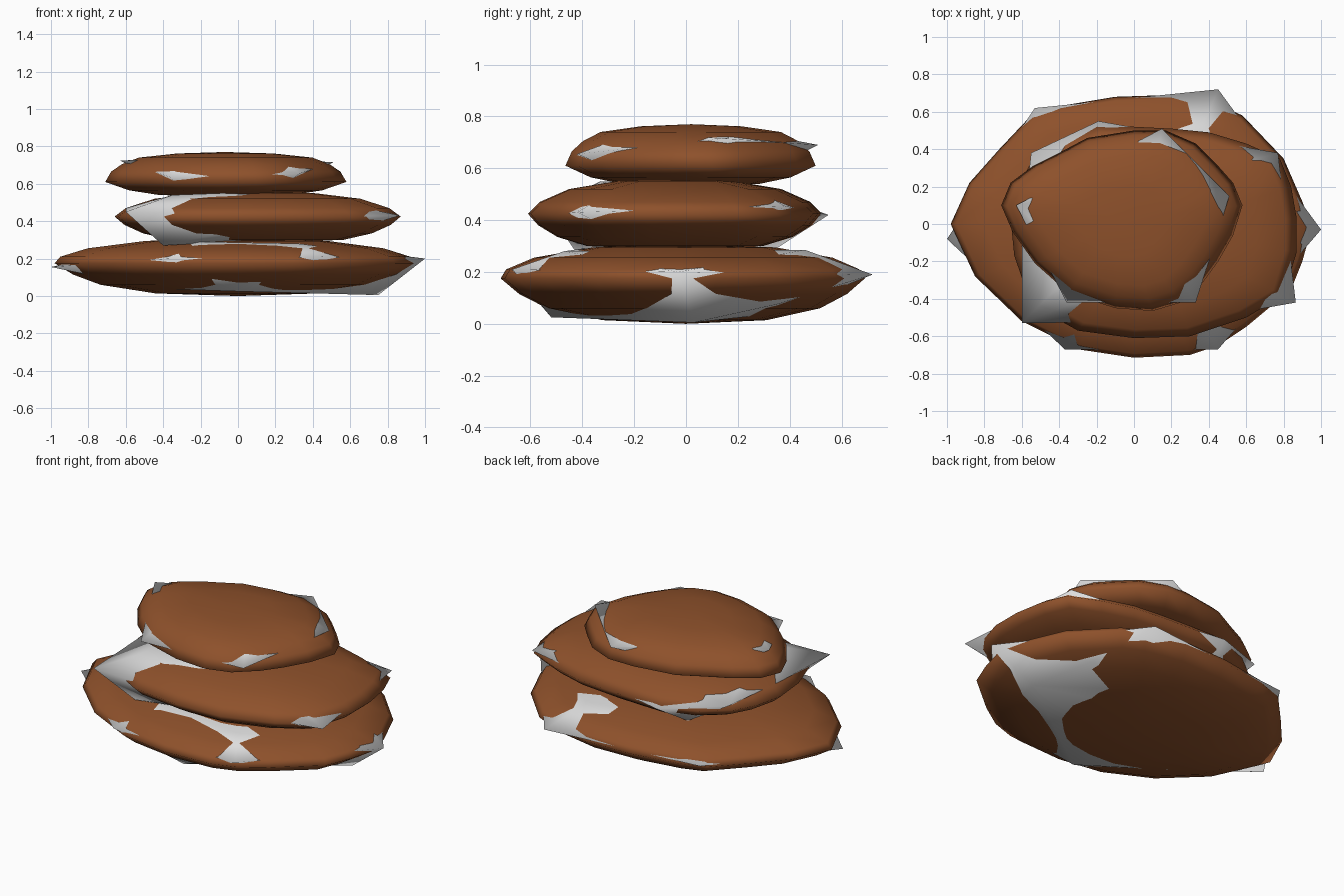
import bpy, bmesh


def material(name, rgb):
    m = bpy.data.materials.new(name)
    m.diffuse_color = (*rgb, 1)
    return m


BROWN = material("brown_stone", (0.27, 0.082, 0.024))
GREY = material("grey_stone", (0.72, 0.72, 0.72))


def finish(bm, name, mat):
    bmesh.ops.recalc_face_normals(bm, faces=bm.faces[:])
    me = bpy.data.meshes.new(name)
    bm.to_mesh(me)
    bm.free()
    me.materials.append(mat)
    ob = bpy.data.objects.new(name, me)
    bpy.context.collection.objects.link(ob)
    me.shade_smooth()
    return ob


def stone(name, outline, profile, centre):
    """Smooth pebble: plan outline scaled about its centre at each height."""
    bm = bmesh.new()
    rings = []
    for s, z in profile[1:-1]:
        rings.append([bm.verts.new((centre[0] + (x - centre[0]) * s,
                                    centre[1] + (y - centre[1]) * s, z)) for x, y in outline])
    n = len(outline)
    for a, b in zip(rings, rings[1:]):
        for i in range(n):
            j = (i + 1) % n
            bm.faces.new((a[i], a[j], b[j], b[i]))
    for ring, (s, z) in ((rings[0], profile[0]), (rings[-1], profile[-1])):
        tip = bm.verts.new((*centre, z))
        for i in range(n):
            bm.faces.new((ring[i], ring[(i + 1) % n], tip))
    return finish(bm, name, BROWN)


def core(name, points):
    """Coarse grey core whose corners break through the pebble."""
    bm = bmesh.new()
    for p in points:
        bm.verts.new(p)
    bmesh.ops.convex_hull(bm, input=bm.verts[:])
    bmesh.ops.delete(bm, geom=[v for v in bm.verts if not v.link_faces], context='VERTS')
    return finish(bm, name, GREY)


# bottom stone
stone("bottom_stone",
      [(-.98, 0), (-.88, .22), (-.72, .4), (-.55, .58), (-.4, .63), (-.1, .68), (.2, .69),
       (.45, .64), (.58, .58), (.8, .35), (.9, .12), (.95, -.02), (.9, -.2), (.84, -.35),
       (.6, -.55), (.45, -.65), (.3, -.7), (0, -.715), (-.3, -.67), (-.6, -.52), (-.85, -.28)],
      [(0, 0), (.45, .014), (.75, .06), (.9, .115), (1, .175), (.97, .21), (.82, .255),
       (.5, .295), (0, .305)], (0, 0))
core("bottom_core",
     [(-1, -.08, .155), (1, -.03, .2), (.45, -.67, .21), (-.37, -.67, .2), (-.53, .62, .19),
      (.45, .72, .19), (.75, .03, .005), (0, -.52, .025), (.6, .35, .075), (.32, -.47, .28),
      (-.2, -.4, .29), (.34, .46, .285), (-.5, .2, .27), (-.45, -.25, .04), (-.35, .3, .045),
      (.2, .35, .04)])

# middle stone
stone("middle_stone",
      [(-.66, .03), (-.62, .2), (-.55, .33), (-.4, .45), (-.2, .525), (0, .52), (.2, .51),
       (.4, .49), (.6, .43), (.78, .35), (.84, .2), (.87, .03), (.87, -.15), (.8, -.38),
       (.6, -.5), (.3, -.6), (0, -.61), (-.3, -.57), (-.55, -.43), (-.64, -.17)],
      [(0, .285), (.6, .3), (.8, .335), (.93, .38), (1, .425), (.92, .47), (.72, .52),
       (.4, .55), (0, .56)], (.1, -.04))
core("middle_core",
     [(-.6, -.53, .45), (-.4, -.42, .27), (.865, -.42, .43), (.77, .38, .455), (-.19, .55, .42),
      (-.25, .34, .285), (-.55, .38, .47), (-.6, -.05, .47), (-.35, -.28, .54),
      (-.08, -.33, .55), (.4, -.25, .53), (.3, .25, .53), (.5, -.2, .32), (.4, .2, .32),
      (.3, -.52, .42)])

# top stone
stone("top_stone",
      [(-.71, .1), (-.66, .22), (-.54, .31), (-.42, .37), (-.25, .46), (0, .5), (.17, .5),
       (.33, .43), (.45, .31), (.53, .22), (.58, .1), (.53, -.06), (.45, -.2), (.37, -.31),
       (.25, -.42), (.1, -.465), (-.1, -.45), (-.35, -.37), (-.53, -.21), (-.65, -.04)],
      [(0, .53), (.55, .54), (.8, .565), (1, .61), (.95, .665), (.86, .705), (.72, .74),
       (.4, .762), (0, .77)], (-.07, .02))
core("top_core",
     [(-.63, .1, .725), (.51, .15, .715), (.15, .51, .69), (-.36, -.42, .635),
      (.33, -.42, .655), (-.3, -.2, .73), (.2, -.2, .735), (.1, .25, .74), (-.3, .25, .73),
      (-.3, -.2, .56), (.2, -.2, .56), (.2, .25, .56), (-.35, .2, .56)])
